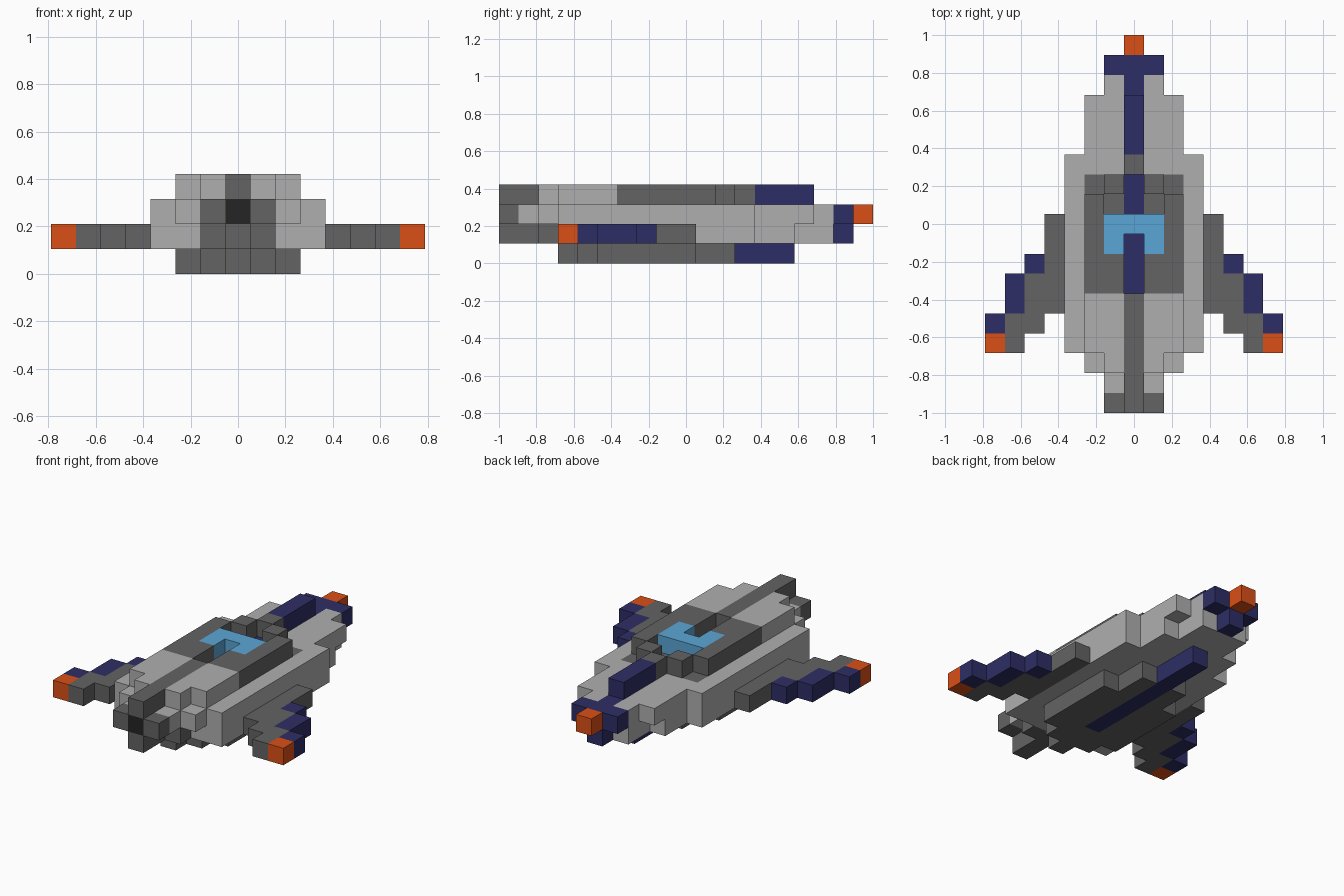
import bpy, bmesh
from mathutils import Vector

if "Cube" in bpy.data.objects:
    bpy.data.objects.remove(bpy.data.objects["Cube"])

U = 2 / 19                      # one block; the craft is 19 blocks long
COLOURS = {
    "light": (0.43, 0.43, 0.43, 1), "dark": (0.125, 0.125, 0.125, 1),
    "black": (0.018, 0.018, 0.018, 1), "navy": (0.027, 0.027, 0.133, 1),
    "orange": (0.70, 0.08, 0.008, 1), "blue": (0.105, 0.38, 0.67, 1),
}
mats = {}
for name, rgba in COLOURS.items():
    mats[name] = bpy.data.materials.new(name)
    mats[name].diffuse_color = rgba

cells = {}                      # block position -> part name
parts = {}                      # part name -> colour


def bar(part, colour, x, y, z):
    """Fill an inclusive block range, mirrored across x; later bars replace earlier ones."""
    parts[part] = colour
    for i in range(x[0], x[1] + 1):
        for j in range(y[0], y[1] + 1):
            for k in range(z[0], z[1] + 1):
                cells[i, j, k] = cells[-i, j, k] = part


# Keel: stepped plate with a raised stripe
bar("keel", "dark", (0, 0), (-6, 5), (0, 0))
bar("keel", "dark", (1, 1), (-5, 2), (0, 0))
bar("keel", "dark", (2, 2), (-4, 0), (0, 0))
bar("keel_stripe", "navy", (0, 0), (-3, 5), (0, 0))

# Hull: two layers tapering to both ends
bar("lower_hull", "light", (0, 1), (-7, 7), (1, 1))
bar("lower_hull", "light", (2, 2), (-6, 5), (1, 1))
bar("lower_hull", "light", (3, 3), (-6, 3), (1, 1))
bar("upper_hull", "light", (0, 1), (-8, 7), (2, 2))
bar("upper_hull", "light", (2, 2), (-7, 6), (2, 2))
bar("upper_hull", "light", (3, 3), (-6, 3), (2, 2))

# Engine block at the front face
bar("engine_block", "dark", (0, 0), (-9, -8), (1, 1))
bar("engine_block", "dark", (0, 1), (-7, -7), (1, 1))
bar("engine_block", "dark", (0, 1), (-9, -9), (2, 2))
bar("engine_nozzle", "black", (0, 0), (-9, -9), (2, 2))

# Deck and spine on top
bar("deck", "light", (1, 1), (-7, -4), (3, 3))
bar("deck", "light", (2, 2), (-6, -4), (3, 3))
bar("spine", "dark", (0, 0), (-9, -4), (3, 3))

# Cabin frame with a sunken slot in front of and behind the window
bar("cabin_floor", "dark", (1, 1), (1, 1), (2, 2))
bar("cabin_floor", "dark", (2, 2), (2, 2), (2, 2))
bar("slot_floor", "navy", (0, 0), (-3, 2), (2, 2))
bar("cabin_frame", "dark", (1, 1), (-3, -2), (3, 3))
bar("cabin_frame", "dark", (2, 2), (-3, 1), (3, 3))
bar("cabin_frame", "dark", (1, 1), (2, 2), (3, 3))
bar("cabin_frame", "dark", (0, 0), (3, 3), (3, 3))
bar("window", "blue", (1, 1), (-1, 0), (3, 3))
bar("window", "blue", (0, 0), (0, 0), (3, 3))

# Long ridge, end cap and tip
bar("ridge", "navy", (0, 0), (4, 6), (3, 3))
bar("ridge", "navy", (0, 0), (7, 7), (2, 2))
bar("end_cap", "navy", (0, 1), (8, 8), (2, 2))
bar("end_cap", "navy", (0, 0), (8, 8), (1, 1))
bar("end_tip", "orange", (0, 0), (9, 9), (2, 2))

# Swept wings with coloured edges and tips
bar("wings", "dark", (4, 4), (-4, 0), (1, 1))
bar("wings", "dark", (5, 5), (-5, -3), (1, 1))
bar("wings", "dark", (6, 6), (-6, -5), (1, 1))
bar("wing_edges", "navy", (5, 5), (-2, -2), (1, 1))
bar("wing_edges", "navy", (6, 6), (-4, -3), (1, 1))
bar("wing_edges", "navy", (7, 7), (-5, -5), (1, 1))
bar("wing_tips", "orange", (7, 7), (-6, -6), (1, 1))


def build(part, colour):
    """Make one part from the exposed sides of its blocks."""
    bm = bmesh.new()
    for cell, owner in cells.items():
        if owner != part:
            continue
        centre = Vector((cell[0], cell[1], cell[2] + 0.5))
        for axis in range(3):
            for sign in (-1, 1):
                n = Vector((0, 0, 0))
                n[axis] = sign
                if tuple(int(c + d) for c, d in zip(cell, n)) in cells:
                    continue
                a = Vector((0, 0, 0))
                a[(axis + 1) % 3] = 0.5
                b = n.cross(a)
                mid = centre + n / 2
                bm.faces.new([bm.verts.new((mid + c) * U)
                              for c in (a + b, b - a, -a - b, a - b)])
    bmesh.ops.remove_doubles(bm, verts=bm.verts, dist=1e-4)
    bmesh.ops.dissolve_limit(bm, angle_limit=0.01, verts=bm.verts, edges=bm.edges)
    mesh = bpy.data.meshes.new(part)
    bm.to_mesh(mesh)
    bm.free()
    mesh.materials.append(mats[colour])
    bpy.context.collection.objects.link(bpy.data.objects.new(part, mesh))


for part, colour in parts.items():
    build(part, colour)

for m in bpy.data.materials:
    if m.users and not m.is_grease_pencil:
        m.use_nodes = True
        m.node_tree.nodes["Principled BSDF"].inputs["Base Color"].default_value = m.diffuse_color
